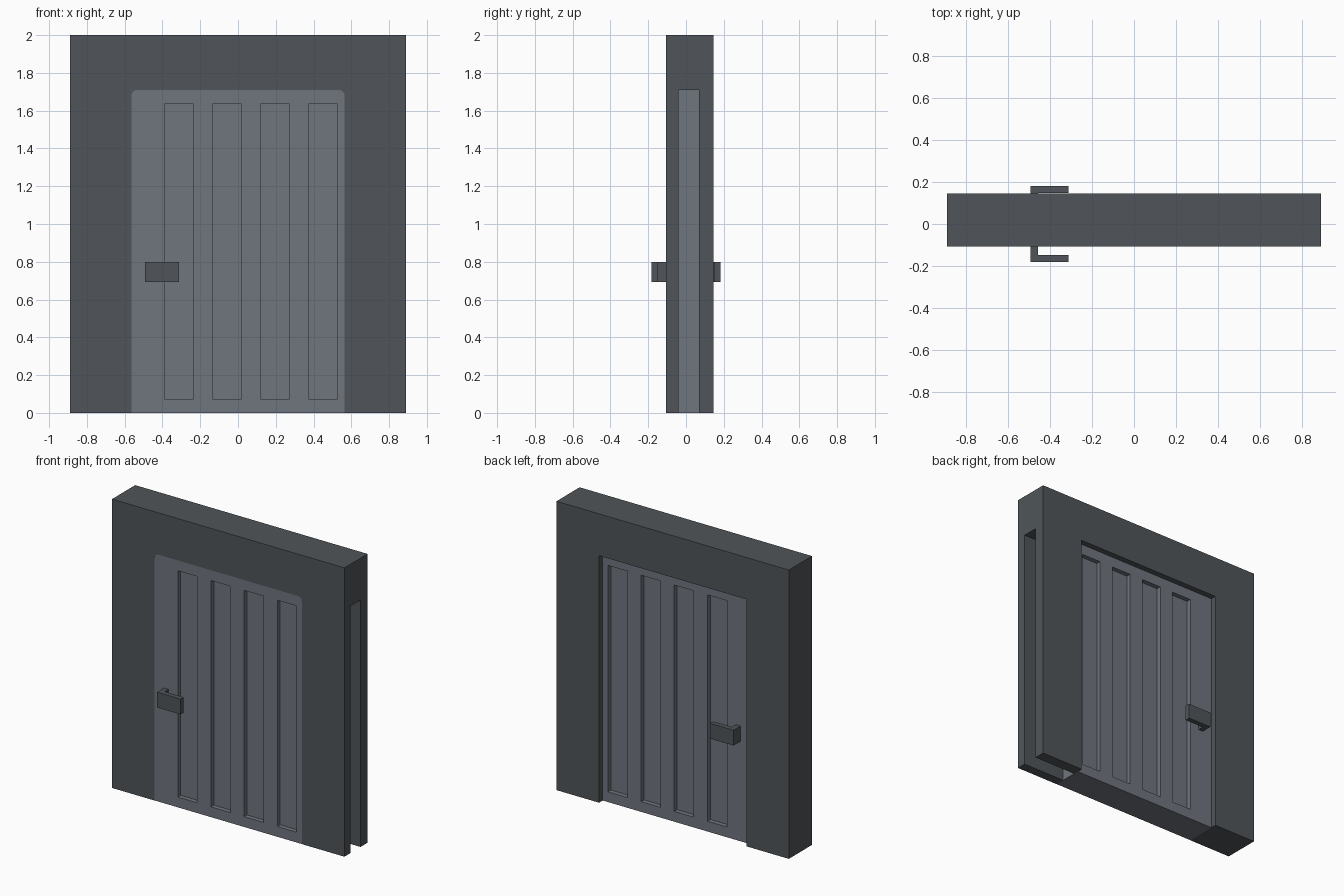
import bpy, bmesh, math

if "Cube" in bpy.data.objects:
    bpy.data.objects.remove(bpy.data.objects["Cube"])


def material(name, rgb):
    m = bpy.data.materials.new(name)
    m.diffuse_color = (*rgb, 1)
    m.use_nodes = True
    m.node_tree.nodes["Principled BSDF"].inputs["Base Color"].default_value = m.diffuse_color
    return m


WALL = material("dark_grey", (0.080, 0.091, 0.100))
DOOR = material("mid_grey", (0.160, 0.176, 0.208))


def prism(name, pts, axis, lo, hi, mat=None):
    """Extrude a 2D profile: axis 'y' takes (x, z) points, axis 'z' takes (x, y)."""
    bm = bmesh.new()
    place = (lambda a, b, t: (a, t, b)) if axis == 'y' else (lambda a, b, t: (a, b, t))
    face = bm.faces.new([bm.verts.new(place(a, b, lo)) for a, b in pts])
    ext = bmesh.ops.extrude_face_region(bm, geom=[face])
    moved = [v for v in ext["geom"] if isinstance(v, bmesh.types.BMVert)]
    bmesh.ops.translate(bm, verts=moved, vec=(0, hi - lo, 0) if axis == 'y' else (0, 0, hi - lo))
    bmesh.ops.recalc_face_normals(bm, faces=bm.faces)
    mesh = bpy.data.meshes.new(name)
    bm.to_mesh(mesh)
    bm.free()
    ob = bpy.data.objects.new(name, mesh)
    bpy.context.collection.objects.link(ob)
    if mat:
        mesh.materials.append(mat)
    return ob


def box(name, x, y, z, mat=None):
    pts = [(x[0], z[0]), (x[1], z[0]), (x[1], z[1]), (x[0], z[1])]
    return prism(name, pts, 'y', y[0], y[1], mat)


def cut(target, cutter):
    """Subtract the cutter and discard it."""
    mod = target.modifiers.new("cut", 'BOOLEAN')
    mod.operation = 'DIFFERENCE'
    mod.solver = 'EXACT'
    mod.object = cutter
    bpy.context.view_layer.objects.active = target
    bpy.ops.object.modifier_apply(modifier=mod.name)
    bpy.data.objects.remove(cutter)


W, TOP = 0.564, 1.71            # doorway half width and height
FRONT, BACK = -0.107, 0.146     # wall faces
SLOT = (-0.041, 0.07)           # pocket that the door slides into

# Wall with a doorway whose front top corners are rounded
wall = box("wall_frame", (-0.89, 0.89), (FRONT, BACK), (0, 2), WALL)
R = 0.03
arc = [(W - R + R * math.cos(a), TOP - R + R * math.sin(a))
       for a in (math.radians(22.5 * i) for i in range(5))]
outline = [(W, -0.1)] + arc + [(-x, z) for x, z in reversed(arc)] + [(-W, -0.1)]
cut(wall, prism("front_cutter", outline, 'y', -0.3, 0.0))
cut(wall, box("back_cutter", (-W, W), (SLOT[0], 0.3), (-0.1, TOP)))
# Door pocket, open at the right end and at the bottom
cut(wall, box("slot_cutter", (0.4, 1.1), SLOT, (-0.1, TOP)))

# Door panel with four sunken strips on each face
DF, DB, DEPTH = FRONT + 0.001, 0.106, 0.032
door = box("door_panel", (-W, W), (DF, DB), (0, TOP), DOOR)
for i in range(4):
    x0 = -0.387 + 0.254 * i
    for y in ((DF - 0.1, DF + DEPTH), (DB - DEPTH, DB + 0.1)):
        cut(door, box("strip_cutter", (x0, x0 + 0.149), y, (0.071, 1.638)))

# L-shaped handles, mirrored front and back
for name, s in (("front_handle", -1), ("back_handle", 1)):
    profile = [(-0.492, 0.10), (-0.457, 0.10), (-0.457, 0.147),
               (-0.313, 0.147), (-0.313, 0.182), (-0.492, 0.182)]
    prism(name, [(x, s * y) for x, y in profile], 'z', 0.692, 0.798, WALL)
